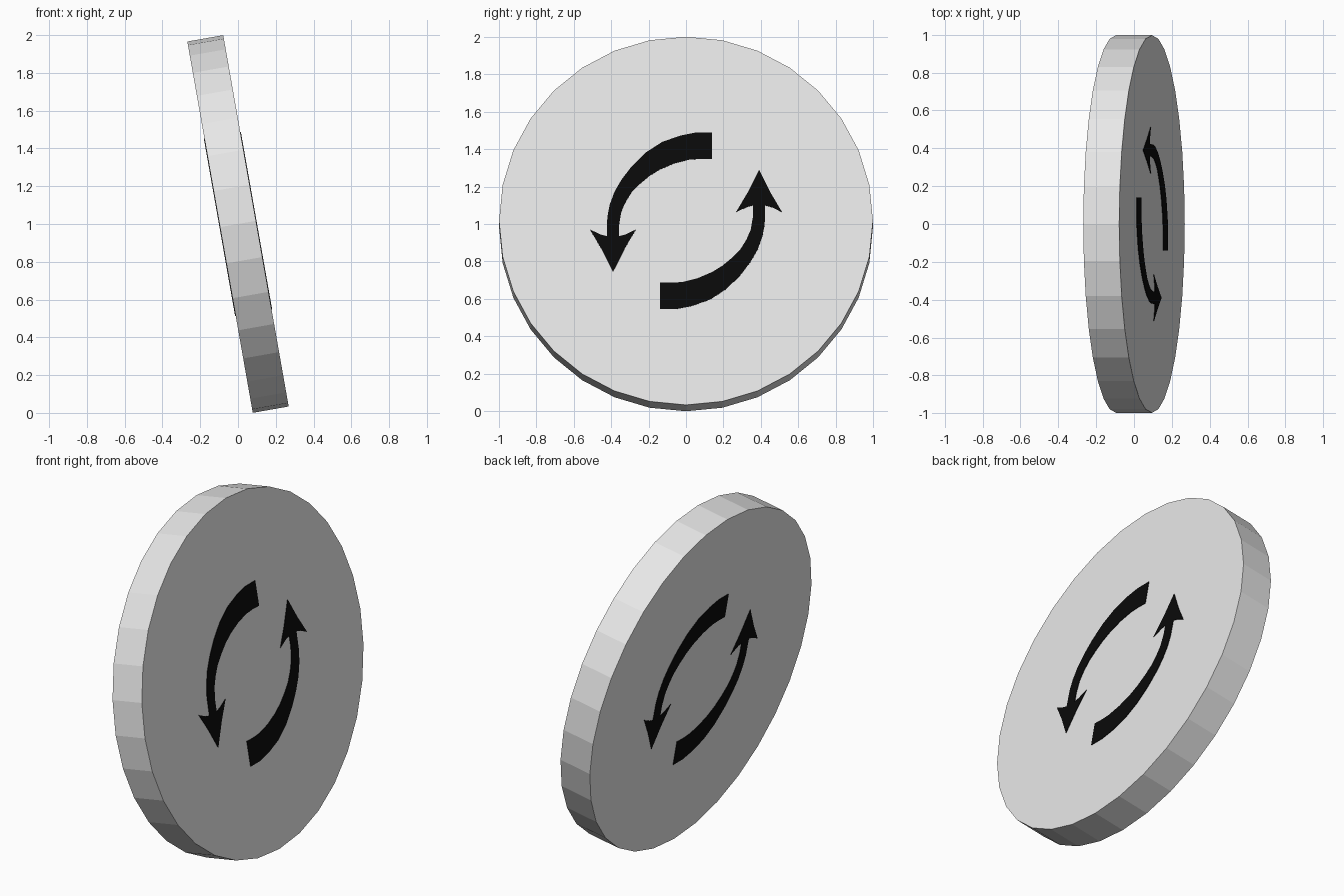
import bpy, bmesh, math
from mathutils import Matrix

if "Cube" in bpy.data.objects:
    bpy.data.objects.remove(bpy.data.objects["Cube"])

RADIUS, THICK, SIDES = 0.998, 0.193, 32
TILT = Matrix.Translation((0, 0, 1)) @ Matrix.Rotation(math.radians(-10), 4, 'Y')


def material(name, value):
    m = bpy.data.materials.new(name)
    m.diffuse_color = (value, value, value, 1)
    m.use_nodes = True
    m.node_tree.nodes["Principled BSDF"].inputs["Base Color"].default_value = m.diffuse_color
    return m


def finish(bm, name, mat):
    bmesh.ops.recalc_face_normals(bm, faces=bm.faces)
    bm.transform(TILT)
    mesh = bpy.data.meshes.new(name)
    bm.to_mesh(mesh)
    bm.free()
    mesh.materials.append(mat)
    ob = bpy.data.objects.new(name, mesh)
    bpy.context.collection.objects.link(ob)


grey = material("light grey", 0.8)
black = material("black", 0.003)

# Tilted 32-sided disc, axis along local x, one corner at the top
bm = bmesh.new()
bmesh.ops.create_cone(bm, cap_ends=True, segments=SIDES, radius1=RADIUS,
                      radius2=RADIUS, depth=THICK,
                      matrix=Matrix.Rotation(math.pi / 2, 4, 'Y'))
finish(bm, "disc", grey)

# Curved arrow outline: tail, outer edge, head, inner edge
ARROW = [(-.139, -.478), (-.05, -.478), (.03, -.462), (.128, -.427), (.215, -.370),
         (.29, -.295), (.345, -.222), (.382, -.157), (.408, -.085), (.42, -.02),
         (.423, .083), (.455, .075), (.513, .047), (.45, .155),
         (.39, .277),
         (.33, .155), (.267, .047), (.325, .075), (.357, .083),
         (.357, .02), (.345, -.05), (.322, -.103), (.29, -.155), (.246, -.20),
         (.195, -.243), (.139, -.278), (.06, -.312), (-.02, -.332),
         (-.08, -.336), (-.139, -.334)]

# Two thin arrow plates on each face, each half a turn apart
for side, x in (("front", 1), ("back", -1)):
    for n, s in ((1, 1), (2, -1)):
        bm = bmesh.new()
        start = x * (THICK / 2 - 0.001)
        face = bm.faces.new([bm.verts.new((start, x * s * u, s * v)) for u, v in ARROW])
        ext = bmesh.ops.extrude_face_region(bm, geom=[face], use_keep_orig=True)
        verts = [e for e in ext["geom"] if isinstance(e, bmesh.types.BMVert)]
        bmesh.ops.translate(bm, verts=verts, vec=(x * 0.004, 0, 0))
        finish(bm, f"{side}_arrow_{n}", black)
